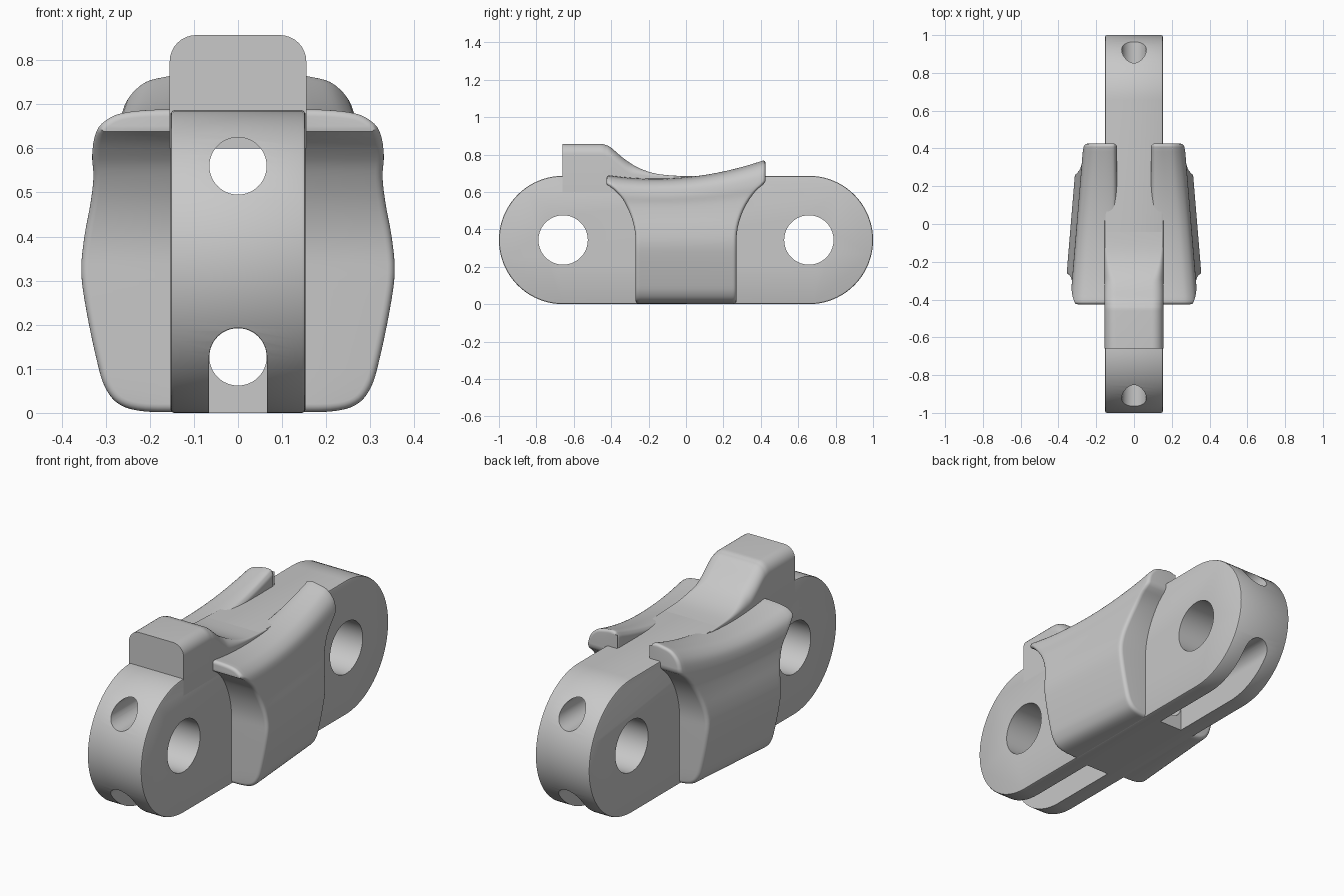
import bpy, bmesh, math

cube = bpy.data.objects.get("Cube")
if cube:
    bpy.data.objects.remove(cube, do_unlink=True)

grey = bpy.data.materials.new("plain_grey")
grey.use_nodes = True
grey.diffuse_color = (0.58, 0.58, 0.58, 1)
grey.node_tree.nodes["Principled BSDF"].inputs["Base Color"].default_value = (0.58, 0.58, 0.58, 1)

R = 0.343          # end radius of the link
PIN_Y = 1 - R      # pin hole distance from the middle
HALF = 0.153       # half thickness of the link


def make_object(name, bm):
    bmesh.ops.recalc_face_normals(bm, faces=bm.faces)
    mesh = bpy.data.meshes.new(name)
    bm.to_mesh(mesh)
    bm.free()
    ob = bpy.data.objects.new(name, mesh)
    bpy.context.collection.objects.link(ob)
    mesh.materials.append(grey)
    return ob


def activate(ob):
    bpy.ops.object.select_all(action='DESELECT')
    ob.select_set(True)
    bpy.context.view_layer.objects.active = ob


def smooth(ob, degrees=35):
    activate(ob)
    bpy.ops.object.shade_smooth_by_angle(angle=math.radians(degrees))


def arc(cy, cz, r, start, end, n):
    angles = [math.radians(start + (end - start) * i / n) for i in range(n + 1)]
    return [(cy + r * math.cos(a), cz + r * math.sin(a)) for a in angles]


def prism(name, profile, lo, hi, axis):
    """Extrude a closed profile along x, or along y."""
    bm = bmesh.new()
    place = (lambda p, d: (d, p[0], p[1])) if axis == 'x' else (lambda p, d: (p[0], d, p[1]))
    ends = [[bm.verts.new(place(p, d)) for p in profile] for d in (lo, hi)]
    n = len(profile)
    for i in range(n):
        j = (i + 1) % n
        bm.faces.new((ends[0][i], ends[0][j], ends[1][j], ends[1][i]))
    for ring in ends:
        bm.faces.new(ring)
    return make_object(name, bm)


def grid_mesh(rows, bm):
    """Skin rows of points with quads and return the rows of vertices."""
    verts = [[bm.verts.new(p) for p in row] for row in rows]
    for a, b in zip(verts, verts[1:]):
        for i in range(len(a) - 1):
            bm.faces.new((a[i], a[i + 1], b[i + 1], b[i]))
    return verts


def spline(points, steps):
    """Catmull-Rom curve through the points."""
    out = []
    for i in range(len(points) - 1):
        p0, p1 = points[max(i - 1, 0)], points[i]
        p2, p3 = points[i + 1], points[min(i + 2, len(points) - 1)]
        for k in range(steps):
            t = k / steps
            out.append(tuple(b + t / 2 * (c - a + t * (2 * a - 5 * b + 4 * c - d
                             + t * (3 * (b - c) + d - a)))
                             for a, b, c, d in zip(p0, p1, p2, p3)))
    return out + [points[-1]]


# Link body: a stadium plate with softened edges
outline = arc(PIN_Y, R, R, -90, 90, 40) + arc(-PIN_Y, R, R, 90, 270, 40)
link = prism("link_body", outline, -HALF, HALF, 'x')
bevel = link.modifiers.new("edge", 'BEVEL')
bevel.width = 0.008
bevel.segments = 2
bevel.limit_method = 'ANGLE'
bevel.angle_limit = math.radians(60)

# Cutters: pin holes, two long bores, open slots under both ends
BORE = 0.065
cutters = [prism("upper_bore", arc(0, 0.56, BORE, 0, 352.5, 47), -1.2, 1.2, 'y'),
           prism("lower_bore", arc(0, 0.127, BORE, 0, 352.5, 47), -1.2, 1.2, 'y')]
slot = arc(0, 0.1275, BORE + 0.0005, 0, 180, 24) + [(-BORE - 0.0005, -0.1), (BORE + 0.0005, -0.1)]
for side in (-1, 1):
    cutters.append(prism("pin_hole", arc(side * PIN_Y, R, 0.132, 0, 354, 59), -0.5, 0.5, 'x'))
    cutters.append(prism("slot", slot, side * 0.28, side * 1.2, 'y'))
for c in cutters:
    c.hide_render = True
    m = link.modifiers.new(c.name, 'BOOLEAN')
    m.operation = 'DIFFERENCE'
    m.solver = 'EXACT'
    m.object = c
activate(link)
for m in list(link.modifiers):
    bpy.ops.object.modifier_apply(modifier=m.name)
for c in cutters:
    bpy.data.objects.remove(c, do_unlink=True)
smooth(link)

# Top catch: a block with rounded shoulders that sweeps down to the link
ridge = [(-0.66, 0.857), (-0.46, 0.857)] + spline(
    [(-0.445, 0.856), (-0.43, 0.851), (-0.4, 0.836), (-0.325, 0.773),
     (-0.245, 0.725), (-0.14, 0.694), (0.02, 0.683)], 5)
rows = []
for y, z in ridge:
    r = max(0.004, min(0.06, (z - 0.68) * 0.8))
    w = HALF + 0.002
    right = [(x, y, h) for x, h in arc(w - r, z - r, r, 0, 90, 8)]
    left = [(-x, y, h) for x, y, h in reversed(right)]
    rows.append([(w, y, 0.6)] + right + left + [(-w, y, 0.6)])
bm = bmesh.new()
verts = grid_mesh(rows, bm)
for row in (verts[0], verts[-1]):
    bm.faces.new(row)
smooth(make_object("top_catch", bm))

# Side wings: a bulging section swept along y, its ends hollowed around the pins
section = spline([(0.1, 0.002), (0.21, 0.003), (0.27, 0.019), (0.303, 0.058),
                  (0.322, 0.12), (0.345, 0.23), (0.357, 0.32), (0.35, 0.4),
                  (0.334, 0.48), (0.325, 0.54), (0.325, 0.59), (0.312, 0.637),
                  (0.28, 0.667), (0.24, 0.68), (0.17, 0.686), (0.115, 0.684),
                  (0.095, 0.673), (0.09, 0.655), (0.09, 0.62)], 4)


def reach(z):
    """Half length of the wing at a height."""
    if z < 0.34:
        return 0.27
    return min(0.425, 0.66 - math.sqrt(max(0, 0.39 ** 2 - (z - 0.34) ** 2)))


def lift(y):
    return 0.295 * y * y + 0.095 * y - 0.008


def wing_point(i, s, inset, end_gap):
    x, z0 = section[i]
    a, b = section[max(i - 1, 0)], section[min(i + 1, len(section) - 1)]
    tx, tz = b[0] - a[0], b[1] - a[1]
    size = math.hypot(tx, tz)
    z = z0
    for _ in range(6):
        y = s * (reach(z) - end_gap)
        z = z0 + lift(y) * (z0 / 0.685) ** 3
    # outward normal of the section rounds the wing ends
    x += -inset * tz / size
    z += inset * tx / size
    if x > 0.1:
        x -= 0.083 * (y + 0.27) * min(1, (x - 0.1) / 0.12)
    return x, y, z


ROUND = 0.018
edge = []
for k in range(6):
    a = math.radians(90 * k / 5)
    edge.append((ROUND * (1 - math.sin(a)), ROUND * (1 - math.cos(a))))
stations = [(-1, i, g) for i, g in edge]
stations += [(-0.9 + 0.1 * k, 0, 0) for k in range(19)]
stations += [(1, i, g) for i, g in reversed(edge)]
rows = [[wing_point(i, *st) for i in range(len(section))] for st in stations]
# end faces run inwards from the rim into the link
rows.insert(0, [(min(x, 0.09), y, z) for x, y, z in rows[0]])
rows.append([(min(x, 0.09), y, z) for x, y, z in rows[-1]])
for name, side in (("left_wing", 1), ("right_wing", -1)):
    bm = bmesh.new()
    grid_mesh([[(side * x, y, z) for x, y, z in row] for row in rows], bm)
    bmesh.ops.remove_doubles(bm, verts=bm.verts, dist=0.0002)
    rim = [e for e in bm.edges if e.is_boundary]
    bmesh.ops.holes_fill(bm, edges=rim, sides=0)
    smooth(make_object(name, bm), 40)
